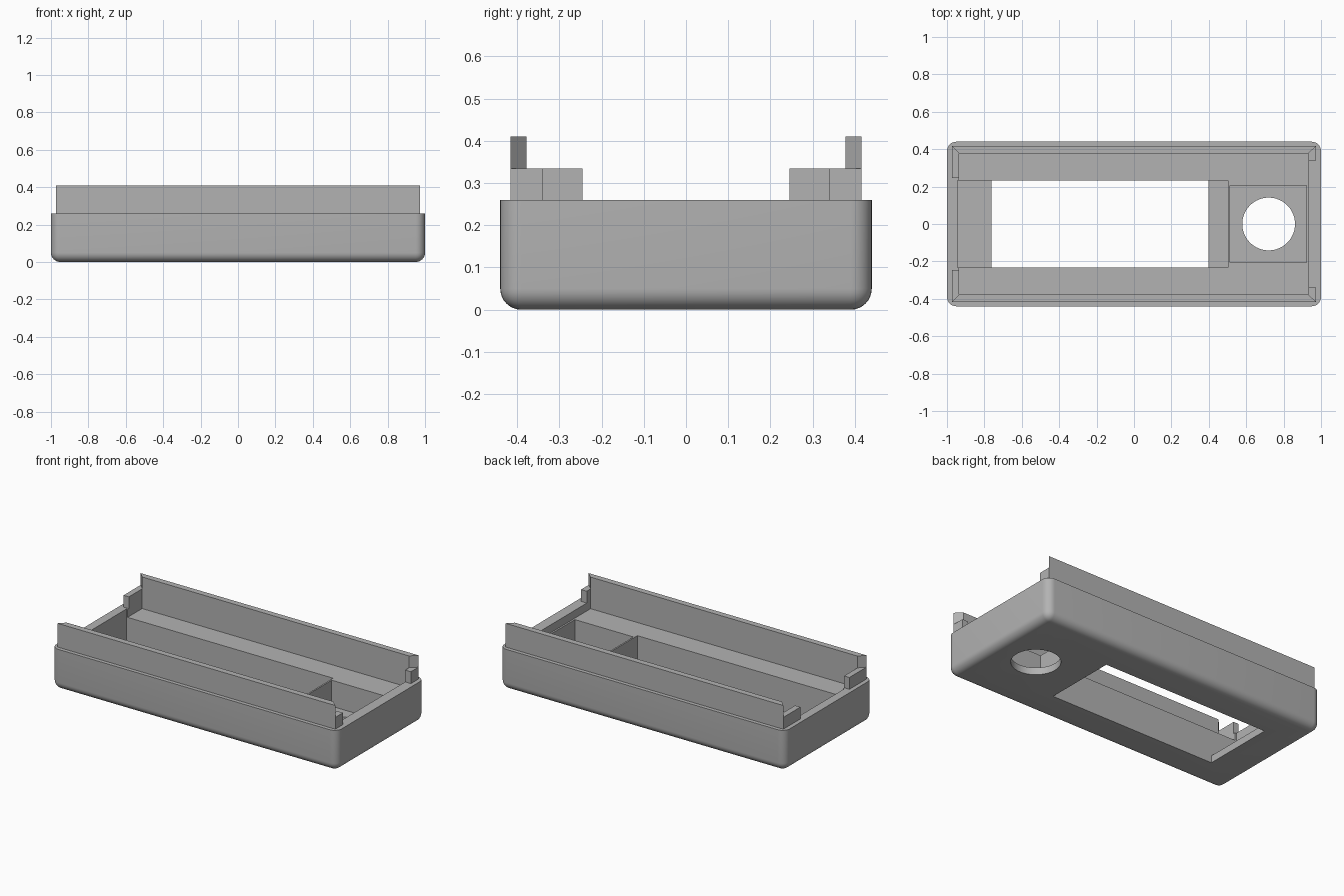
import bpy, bmesh

default = bpy.data.objects.get("Cube")
if default:
    bpy.data.objects.remove(default)

grey = bpy.data.materials.new("plain grey")
grey.use_nodes = True
GREY = (0.45, 0.45, 0.45, 1)
grey.diffuse_color = GREY
grey.node_tree.nodes["Principled BSDF"].inputs["Base Color"].default_value = GREY

RIM, SHELF, FLOOR = 0.26, 0.21, 0.045
LIP_X, LIP_Y = 0.973, 0.416          # outer edge of the raised lip
IN_X0, IN_X1, IN_Y = -0.936, 0.933, 0.378   # inner walls


def finish(name, bm):
    bmesh.ops.recalc_face_normals(bm, faces=bm.faces)
    mesh = bpy.data.meshes.new(name)
    bm.to_mesh(mesh)
    bm.free()
    mesh.materials.append(grey)
    obj = bpy.data.objects.new(name, mesh)
    bpy.context.collection.objects.link(obj)
    return obj


def prism(name, outline, z0, z1):
    """Extrude a flat outline from z0 up to z1."""
    bm = bmesh.new()
    face = bm.faces.new([bm.verts.new((x, y, z0)) for x, y in outline])
    top = bmesh.ops.extrude_face_region(bm, geom=[face])["geom"]
    for v in top:
        if isinstance(v, bmesh.types.BMVert):
            v.co.z = z1
    return finish(name, bm)


def box(name, x0, x1, y0, y1, z0, z1):
    return prism(name, [(x0, y0), (x1, y0), (x1, y1), (x0, y1)], z0, z1)


# Outer shell: rounded bottom and upright edges, crisp top
shell = box("shell", -1, 1, -0.44, 0.44, 0, RIM)
bm = bmesh.new()
bm.from_mesh(shell.data)
edges = [e for e in bm.edges if min(v.co.z for v in e.verts) < 0.01]
bmesh.ops.bevel(bm, geom=edges, offset=0.05, segments=8, profile=0.5, affect="EDGES")
bm.to_mesh(shell.data)
bm.free()

# Cavity, screen recess, window, dial pocket and round hole
bpy.ops.mesh.primitive_cylinder_add(vertices=64, radius=0.141, depth=1, location=(0.72, 0, 0))
hole = bpy.context.object
hole.name = "hole_cutter"
hole.data.materials.append(grey)
cutters = [
    box("cavity_cutter", IN_X0, IN_X1, -IN_Y, IN_Y, SHELF, 1),
    box("recess_cutter", -0.945, 0.503, -0.232, 0.232, FLOOR, 1),
    box("window_cutter", -0.762, 0.398, -0.232, 0.232, -1, 0.5),
    box("pocket_cutter", 0.513, 0.922, -0.205, 0.205, FLOOR, 1),
    hole,
]
bpy.context.view_layer.objects.active = shell
for cutter in cutters:
    mod = shell.modifiers.new("cut", "BOOLEAN")
    mod.operation = "DIFFERENCE"
    mod.solver = "EXACT"
    mod.object = cutter
    bpy.ops.object.modifier_apply(modifier=mod.name)
for cutter in cutters:
    bpy.data.objects.remove(cutter)

bpy.ops.object.select_all(action="DESELECT")
shell.select_set(True)
bpy.ops.object.shade_smooth_by_angle(angle=0.6)

# Raised lips with mitred ends, and low corner tabs, on both long sides
for side, s in (("front", -1), ("back", 1)):
    prism(side + "_lip", [(-LIP_X, s * LIP_Y), (LIP_X, s * LIP_Y),
                          (IN_X1, s * IN_Y), (IN_X0, s * IN_Y)], RIM, 0.41)
    for end, inner, outer, reach in (("right", IN_X0, -LIP_X, 0.245),
                                     ("left", IN_X1, LIP_X, 0.34)):
        prism(f"{side}_{end}_tab", [(outer, s * LIP_Y), (outer, s * reach),
                                    (inner, s * reach), (inner, s * IN_Y)], RIM, 0.335)
